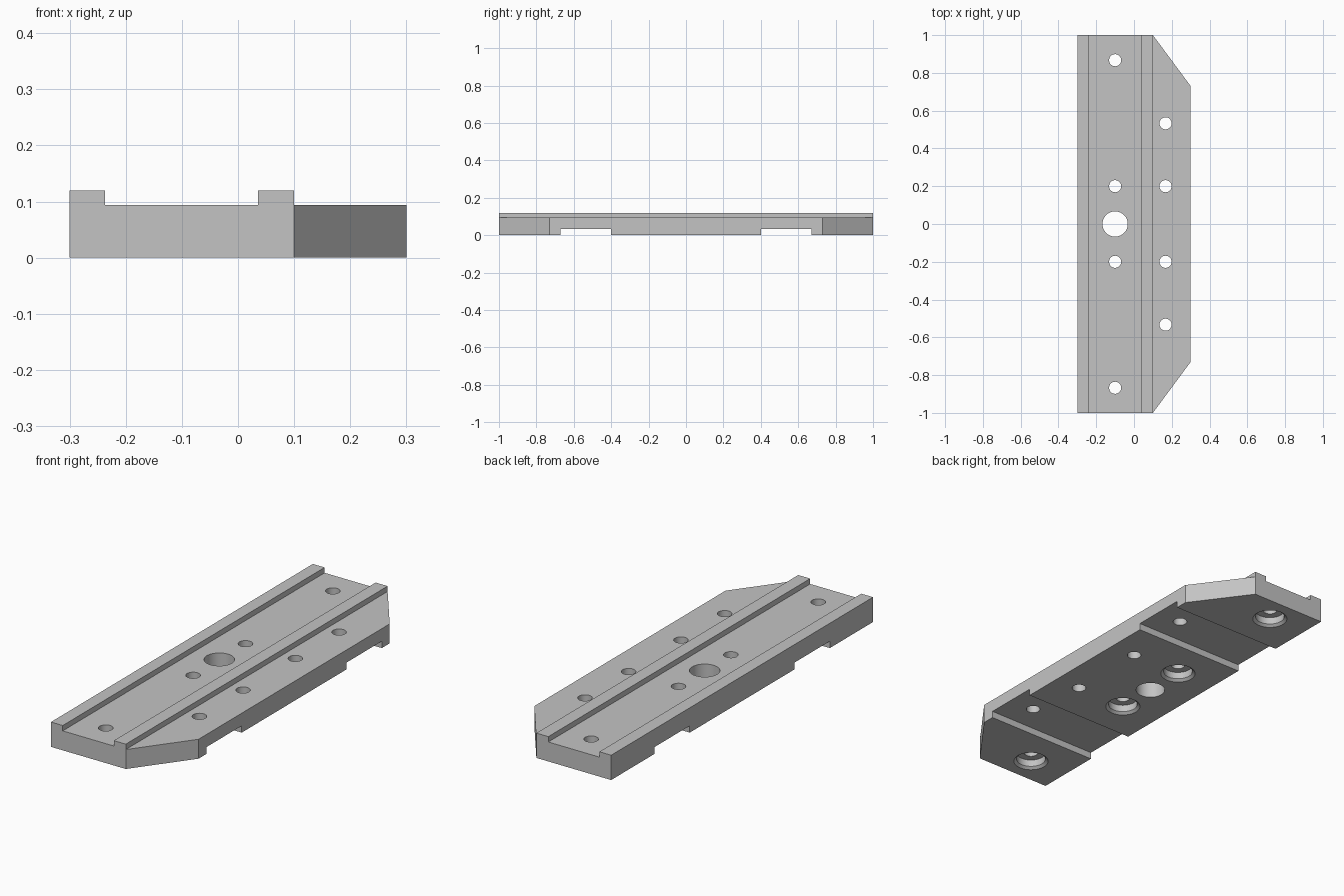
import bpy, bmesh
from mathutils import Vector

cube = bpy.data.objects.get("Cube")
if cube:
    bpy.data.objects.remove(cube, do_unlink=True)

steel = bpy.data.materials.new("grey_metal")
steel.use_nodes = True
GREY = (0.55, 0.55, 0.55, 1)
steel.diffuse_color = GREY
steel.node_tree.nodes["Principled BSDF"].inputs["Base Color"].default_value = GREY


def prism(name, points, sweep):
    """Extrude a closed outline along a sweep vector."""
    bm = bmesh.new()
    face = bm.faces.new([bm.verts.new(p) for p in points])
    new = bmesh.ops.extrude_face_region(bm, geom=[face])["geom"]
    verts = [v for v in new if isinstance(v, bmesh.types.BMVert)]
    bmesh.ops.translate(bm, verts=verts, vec=Vector(sweep))
    return finish(name, bm)


def lathe(name, x, y, rings, sides=40):
    """Round cutter from (radius, z) rings, turned about a vertical axis."""
    bm = bmesh.new()
    bm_verts = [bm.verts.new((r, 0, z)) for r, z in [(0, rings[0][1])] + rings + [(0, rings[-1][1])]]
    edges = [bm.edges.new(pair) for pair in zip(bm_verts, bm_verts[1:])]
    bmesh.ops.spin(bm, geom=bm_verts + edges, axis=(0, 0, 1), cent=(0, 0, 0),
                   angle=6.283185307, steps=sides, use_duplicate=False)
    bmesh.ops.remove_doubles(bm, verts=bm.verts[:], dist=0.0001)
    bmesh.ops.translate(bm, verts=bm.verts[:], vec=(x, y, 0))
    return finish(name, bm)


def finish(name, bm):
    bmesh.ops.recalc_face_normals(bm, faces=bm.faces[:])
    mesh = bpy.data.meshes.new(name)
    bm.to_mesh(mesh)
    bm.free()
    mesh.materials.append(steel)
    obj = bpy.data.objects.new(name, mesh)
    bpy.context.collection.objects.link(obj)
    return obj


# Rail plate: stepped cross-section swept along its length
TOP, RIDGE = 0.094, 0.12
section = [(-0.3, 0), (0.3, 0), (0.3, TOP), (0.1, TOP), (0.1, RIDGE),
           (0.036, RIDGE), (0.036, TOP), (-0.237, TOP), (-0.237, RIDGE), (-0.3, RIDGE)]
plate = prism("rail_plate", [(x, -1, z) for x, z in section], (0, 2, 0))

cutters = []
for s in (-1, 1):
    # Slanted outer corners
    corner = [(0.1, s), (0.3, s * 0.73), (0.5, s * 0.46), (0.5, s * 1.2), (0.1, s * 1.2)]
    cutters.append(prism("corner_cutter", [(x, y, -0.1) for x, y in corner], (0, 0, 0.4)))
    # Wide cross channels underneath
    channel = [(-0.5, s * 0.4), (0.5, s * 0.4), (0.5, s * 0.67), (-0.5, s * 0.67)]
    cutters.append(prism("channel_cutter", [(x, y, -0.1) for x, y in channel], (0, 0, 0.133)))
    # Counterbored screw holes with a chamfered rim
    for y in (0.2, 0.867):
        cutters.append(lathe("screw_cutter", -0.1, s * y,
                             [(0.08, -0.1), (0.08, 0), (0.067, 0.011), (0.067, 0.045),
                              (0.032, 0.045), (0.032, 0.2)]))
    # Plain side holes
    for y in (0.2, 0.533):
        cutters.append(lathe("side_hole_cutter", 0.167, s * y, [(0.032, -0.1), (0.032, 0.2)]))
# Large centre hole
cutters.append(lathe("centre_hole_cutter", -0.1, 0, [(0.067, -0.1), (0.067, 0.2)]))

bpy.ops.object.select_all(action="DESELECT")
bpy.context.view_layer.objects.active = plate
plate.select_set(True)
for cutter in cutters:
    cutter.hide_render = True
    mod = plate.modifiers.new("cut", "BOOLEAN")
    mod.operation = "DIFFERENCE"
    mod.solver = "EXACT"
    mod.object = cutter
    bpy.ops.object.modifier_apply(modifier=mod.name)
    bpy.data.objects.remove(cutter, do_unlink=True)

bpy.ops.object.shade_smooth_by_angle(angle=0.5)
